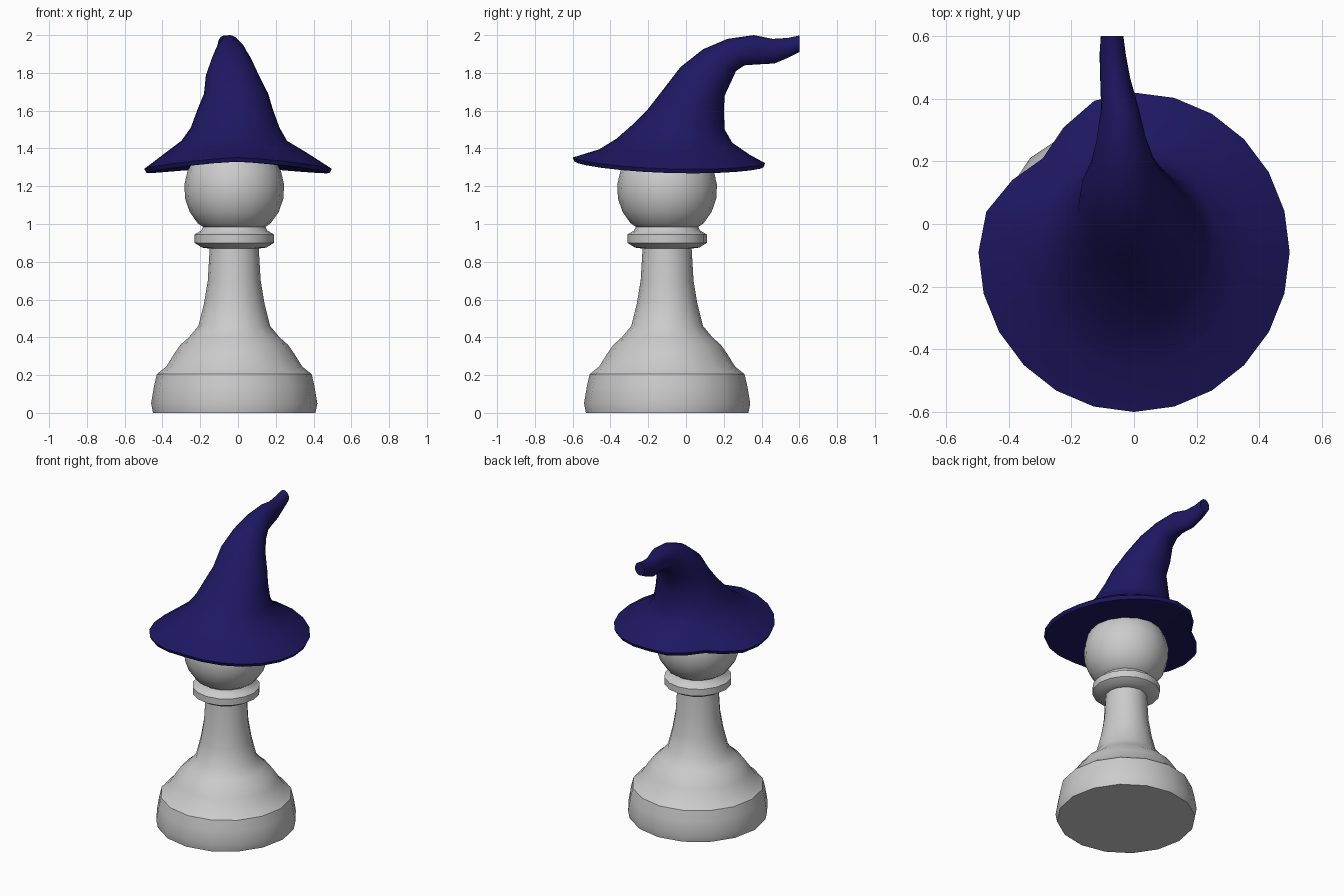
import bpy, bmesh, math

if "Cube" in bpy.data.objects:
    bpy.data.objects.remove(bpy.data.objects["Cube"])


def loft(name, rings, angle):
    """Skin a list of point rings into one closed object."""
    bm = bmesh.new()
    loops = [[bm.verts.new(p) for p in ring] for ring in rings]
    n = len(loops[0])
    for a, b in zip(loops, loops[1:]):
        for i in range(n):
            j = (i + 1) % n
            bm.faces.new((a[i], a[j], b[j], b[i]))
    bm.faces.new(loops[0][::-1])
    bm.faces.new(loops[-1])
    bmesh.ops.recalc_face_normals(bm, faces=bm.faces)
    mesh = bpy.data.meshes.new(name)
    bm.to_mesh(mesh)
    bm.free()
    obj = bpy.data.objects.new(name, mesh)
    bpy.context.collection.objects.link(obj)
    bpy.ops.object.select_all(action='DESELECT')
    obj.select_set(True)
    bpy.context.view_layer.objects.active = obj
    bpy.ops.object.shade_smooth_by_angle(angle=math.radians(angle))
    return obj


# Pawn: turned profile (radius, height) around an axis set back under the hat
PX, PY, SIDES = -0.02, -0.10, 16
profile = [(0.43, 0), (0.44, 0.05), (0.425, 0.14), (0.41, 0.205), (0.36, 0.245),
           (0.32, 0.31), (0.285, 0.36), (0.24, 0.40), (0.19, 0.46), (0.16, 0.58),
           (0.14, 0.70), (0.13, 0.87), (0.17, 0.875), (0.21, 0.90), (0.21, 0.945),
           (0.175, 0.965), (0.165, 0.985)]
HEAD_R, HEAD_Z = 0.265, 1.185
for i in range(9):
    a = math.radians(-43 + i * 128 / 8)
    profile.append((HEAD_R * math.cos(a), HEAD_Z + HEAD_R * math.sin(a)))


def circle(r, z):
    return [(PX + r * math.cos(t), PY + r * math.sin(t), z)
            for t in (2 * math.pi * i / SIDES for i in range(SIDES))]


loft("pawn", [circle(r, z) for r, z in profile], 35)

# Hat: each ring = front (y, z), back (y, z), x centre, half width, side sag, dent
hat_rings = [
    # closed underside of the brim
    ((-0.32, 1.33), (0.12, 1.315), -0.02, 0.22, 0.01, 0),
    ((-0.59, 1.33), (0.41, 1.30), 0.00, 0.485, 0.045, 0.17),
    # brim edge and upper side
    ((-0.60, 1.352), (0.42, 1.322), 0.00, 0.497, 0.045, 0.17),
    ((-0.46, 1.395), (0.34, 1.365), -0.01, 0.37, 0.00, 0.08),
    # bent cone
    ((-0.37, 1.45), (0.245, 1.43), -0.02, 0.28, 0, 0),
    ((-0.29, 1.52), (0.205, 1.50), -0.015, 0.235, 0, 0),
    ((-0.20, 1.61), (0.20, 1.60), -0.015, 0.20, 0, 0),
    ((-0.13, 1.70), (0.205, 1.68), -0.01, 0.17, 0, 0),
    ((-0.03, 1.83), (0.235, 1.745), -0.03, 0.14, 0, 0),
    ((0.09, 1.925), (0.265, 1.81), -0.035, 0.105, 0, 0),
    ((0.22, 1.98), (0.31, 1.84), -0.04, 0.08, 0, 0),
    ((0.36, 2.0), (0.38, 1.845), -0.045, 0.06, 0, 0),
    ((0.46, 1.98), (0.47, 1.85), -0.06, 0.048, 0, 0),
    ((0.54, 1.985), (0.54, 1.88), -0.068, 0.042, 0, 0),
    ((0.60, 1.998), (0.60, 1.91), -0.07, 0.036, 0, 0),
]


def hat_ring(front, back, xc, rx, sag, dent, n=24):
    pts = []
    my, mz = (front[0] + back[0]) / 2, (front[1] + back[1]) / 2
    hy, hz = (back[0] - front[0]) / 2, (back[1] - front[1]) / 2
    for i in range(n):
        t = 2 * math.pi * i / n
        # the brim is pushed in at the back left corner
        s = 1 - dent * math.exp(-((t - math.radians(135)) / 0.35) ** 2)
        c, d = math.cos(t) * s, math.sin(t) * s
        pts.append((xc + rx * c, my + hy * d, mz + hz * d - sag * abs(c) ** 1.3))
    return pts


hat = loft("hat", [hat_ring(*r) for r in hat_rings], 50)

felt = bpy.data.materials.new("dark_blue_felt")
felt.diffuse_color = (0.013, 0.009, 0.125, 1)
felt.use_nodes = True
felt.node_tree.nodes["Principled BSDF"].inputs["Base Color"].default_value = felt.diffuse_color
hat.data.materials.append(felt)
